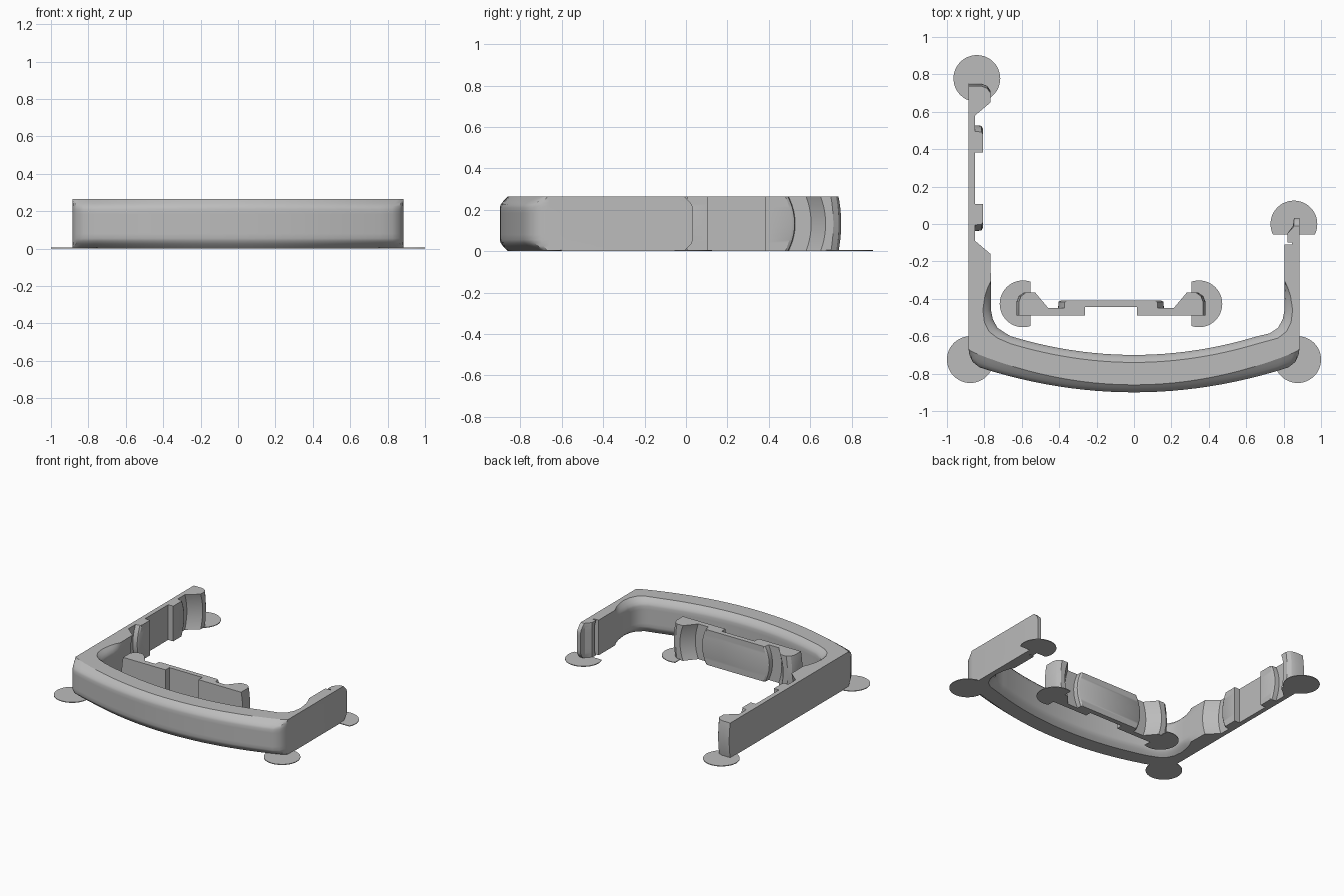
import bpy, bmesh, math

cube = bpy.data.objects.get("Cube")
if cube:
    bpy.data.objects.remove(cube)

HEIGHT = 0.265
STEPS = [0, 0.012, 0.025, 0.04, 0.055, 0.08, 0.105]
LEVELS = STEPS + [HEIGHT / 2] + [HEIGHT - s for s in reversed(STEPS)]

grey = bpy.data.materials.new("plain grey")
grey.use_nodes = True
grey.diffuse_color = (0.5, 0.5, 0.5, 1)
grey.node_tree.nodes["Principled BSDF"].inputs["Base Color"].default_value = (0.5, 0.5, 0.5, 1)


def chamfer(z):
    """Bulge share with softened chamfers at both rims."""
    d = min(z, HEIGHT - z)
    return 1 - max(0, 1 - d / 0.05) ** 1.4


def arc(z):
    """Bulge share along one full curve from rim to rim."""
    return 1 - (2 * z / HEIGHT - 1) ** 2


def finish(name, bm):
    bmesh.ops.recalc_face_normals(bm, faces=bm.faces)
    mesh = bpy.data.meshes.new(name)
    bm.to_mesh(mesh)
    bm.free()
    mesh.materials.append(grey)
    obj = bpy.data.objects.new(name, mesh)
    bpy.context.collection.objects.link(obj)
    bpy.ops.object.select_all(action='DESELECT')
    obj.select_set(True)
    bpy.context.view_layer.objects.active = obj
    bpy.ops.object.shade_smooth_by_angle(angle=math.radians(30))


def loft(name, outline):
    """Outline points: x, y at the rims, bulge x, y at mid height, bulge curve."""
    bm = bmesh.new()
    rings = [[bm.verts.new((x + bx * f(z), y + by * f(z), z))
              for x, y, bx, by, f in outline] for z in LEVELS]
    for low, high in zip(rings, rings[1:]):
        for i in range(len(low)):
            bm.faces.new((low[i - 1], low[i], high[i], high[i - 1]))
    bm.faces.new(rings[0])
    bm.faces.new(rings[-1])
    finish(name, bm)


def between(rim, mid):
    return (*rim, mid[0] - rim[0], mid[1] - rim[1], chamfer)


# Clip half: distance from its centre, depth, outward bulge
CLIP = [(0.235, 0.042, 0.03), (0.247, 0.034, 0.033), (0.25, 0, 0.033),
        (0.335, 0, 0.025), (0.405, 0.083, 0.025), (0.455, 0.083, 0.012),
        (0.48, 0.065, 0.013), (0.492, 0.035, 0.013)]
CLIP_BOTH = [(-u, v, -b) for u, v, b in reversed(CLIP)] + CLIP

# Separate clip bar with a shallow recess on its front
CX, CY = -0.123, -0.45
bar = [(CX + u, CY + v, b, 0, arc) for u, v, b in CLIP_BOTH]
for u, v, b in [(0.492, -0.04, 0.013), (0.138, -0.04, 0), (0.138, 0.005, 0),
                (-0.138, 0.005, 0), (-0.138, -0.04, 0), (-0.492, -0.04, -0.013)]:
    bar.append((CX + u, CY + v, b, 0, arc))
loft("clip_bar", bar)

# Frame: stepped tip of the short right arm
W = 0.885
frame = [(W, -0.01, 0, 0.043, chamfer), (0.855, -0.01, 0, 0.043, chamfer),
         (0.85, -0.02, 0, 0.01, chamfer), (0.82, -0.05, 0, 0, chamfer),
         (0.82, -0.1, 0, 0.02, chamfer), (0.845, -0.1, 0, 0.02, chamfer),
         (0.845, -0.11, 0, 0, chamfer), (0.805, -0.11, 0, 0, chamfer)]

# Frame: inner corners and inner bow
corner = [((0.805, -0.305), (0.805, -0.305)), ((0.822, -0.34), (0.805, -0.34)),
          ((0.837, -0.385), (0.805, -0.385)), ((0.848, -0.46), (0.805, -0.46)),
          ((0.84, -0.525), (0.795, -0.51)), ((0.815, -0.575), (0.77, -0.555)),
          ((0.77, -0.61), (0.725, -0.585))]
frame += [between(r, m) for r, m in corner]
N = 24
for i in range(N + 1):
    x = 0.66 - 1.32 * i / N
    sag = 0.1 * (x / 0.66) ** 2
    frame.append((x, sag - 0.74, 0, 0.04, chamfer))
frame += [between((0.04 - r[0], r[1]), (0.04 - m[0], m[1])) for r, m in reversed(corner)]

# Frame: long left arm with two pads and a middle gap
arm = [(-0.85 + v, 0.245 + u, 0, b, arc) for u, v, b in CLIP_BOTH[2:]]
gap = [(-0.85 + v, 0.245 + u, 0, 0, arc)
       for u, v in [(-0.138, 0.042), (-0.138, 0), (0.138, 0), (0.138, 0.042)]]
half = len(CLIP) - 2
frame += arm[:half] + gap + arm[half:]
frame.append((-W, 0.737, 0, 0.013, arc))

# Frame: outer corners and outer bow
outer = [((-W, -0.66), (-W, -0.66)), ((-W, -0.668), (-0.88, -0.7)),
         ((-0.877, -0.676), (-0.862, -0.738))]
frame += [between(r, m) for r, m in outer]
for i in range(N + 1):
    t = 2 * i / N - 1
    frame.append(between((0.855 * t, 0.172 * t * t - 0.86), (0.825 * t, 0.133 * t * t - 0.9)))
frame += [between((-r[0], r[1]), (-m[0], m[1])) for r, m in reversed(outer)]
loft("bow_frame", frame)


# Thin adhesion discs, some trimmed by a straight cut
def disc(name, x, y, cut=None):
    bm = bmesh.new()
    bmesh.ops.create_cone(bm, cap_ends=True, segments=48, radius1=0.125, radius2=0.125, depth=0.005)
    bmesh.ops.translate(bm, verts=bm.verts, vec=(x, y, 0.0025))
    if cut:
        point, normal = cut
        geom = bm.verts[:] + bm.edges[:] + bm.faces[:]
        bmesh.ops.bisect_plane(bm, geom=geom, plane_co=point, plane_no=normal, clear_outer=True)
        bmesh.ops.holes_fill(bm, edges=[e for e in bm.edges if e.is_boundary])
    finish(name, bm)


disc("left_arm_disc", -0.84, 0.778)
disc("right_arm_disc", 0.855, 0, ((0, -0.055, 0), (0, -1, 0)))
for side, s in (("right", -1), ("left", 1)):
    disc(side + "_corner_disc", s * 0.875, -0.725)
    disc(side + "_clip_disc", CX + s * 0.47, -0.427, ((CX + s * 0.43, 0, 0), (-s, 0, 0)))
